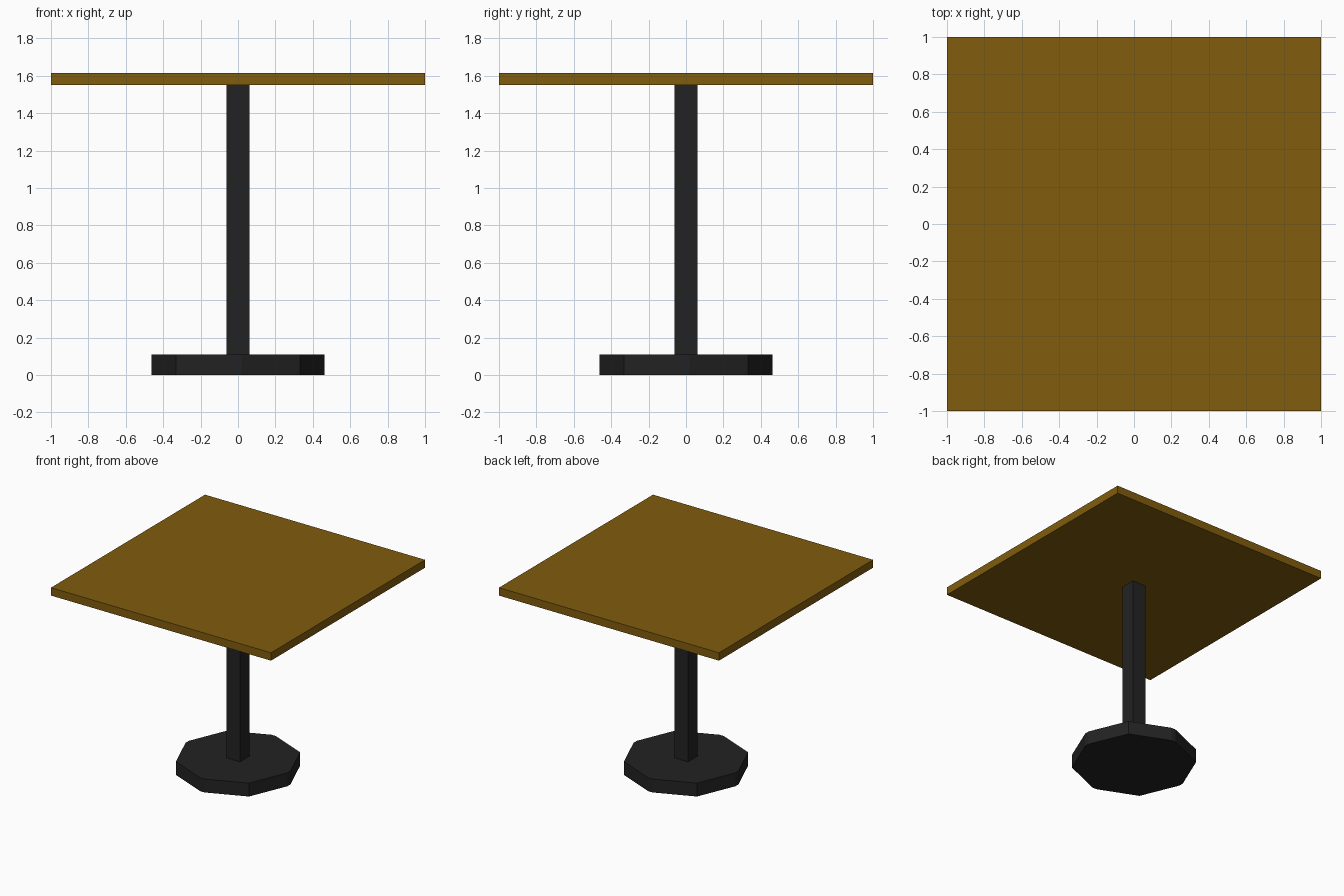
import bpy, bmesh

if "Cube" in bpy.data.objects:
    bpy.data.objects.remove(bpy.data.objects["Cube"])


def make_material(name, rgb):
    mat = bpy.data.materials.new(name)
    mat.diffuse_color = (*rgb, 1.0)
    mat.use_nodes = True
    mat.node_tree.nodes["Principled BSDF"].inputs["Base Color"].default_value = mat.diffuse_color
    return mat


def make_prism(name, outline, z0, z1, mat):
    """Extrude a flat outline from z0 up to z1."""
    bm = bmesh.new()
    face = bm.faces.new([bm.verts.new((x, y, z0)) for x, y in outline])
    ext = bmesh.ops.extrude_face_region(bm, geom=[face], use_keep_orig=True)
    for v in ext["geom"]:
        if isinstance(v, bmesh.types.BMVert):
            v.co.z = z1
    bmesh.ops.recalc_face_normals(bm, faces=bm.faces)
    mesh = bpy.data.meshes.new(name)
    bm.to_mesh(mesh)
    bm.free()
    mesh.materials.append(mat)
    obj = bpy.data.objects.new(name, mesh)
    bpy.context.collection.objects.link(obj)
    return obj


def four_fold(points):
    """Repeat the points by quarter turns around the centre."""
    outline = []
    for _ in range(4):
        outline += points
        points = [(-y, x) for x, y in points]
    return outline


wood = make_material("brown wood", (0.22, 0.107, 0.004))
metal = make_material("black metal", (0.0165, 0.0165, 0.0165))

# Square tabletop
make_prism("tabletop", four_fold([(1.0, -1.0)]), 1.55, 1.615, wood)

# Square post
make_prism("post", four_fold([(0.0625, -0.0625)]), 0.10, 1.55, metal)

# Octagonal foot with slightly blunted corners on the axes
make_prism("foot", four_fold([(-0.02, -0.4626), (0.02, -0.4626), (0.332, -0.332)]),
           0.0, 0.11, metal)
